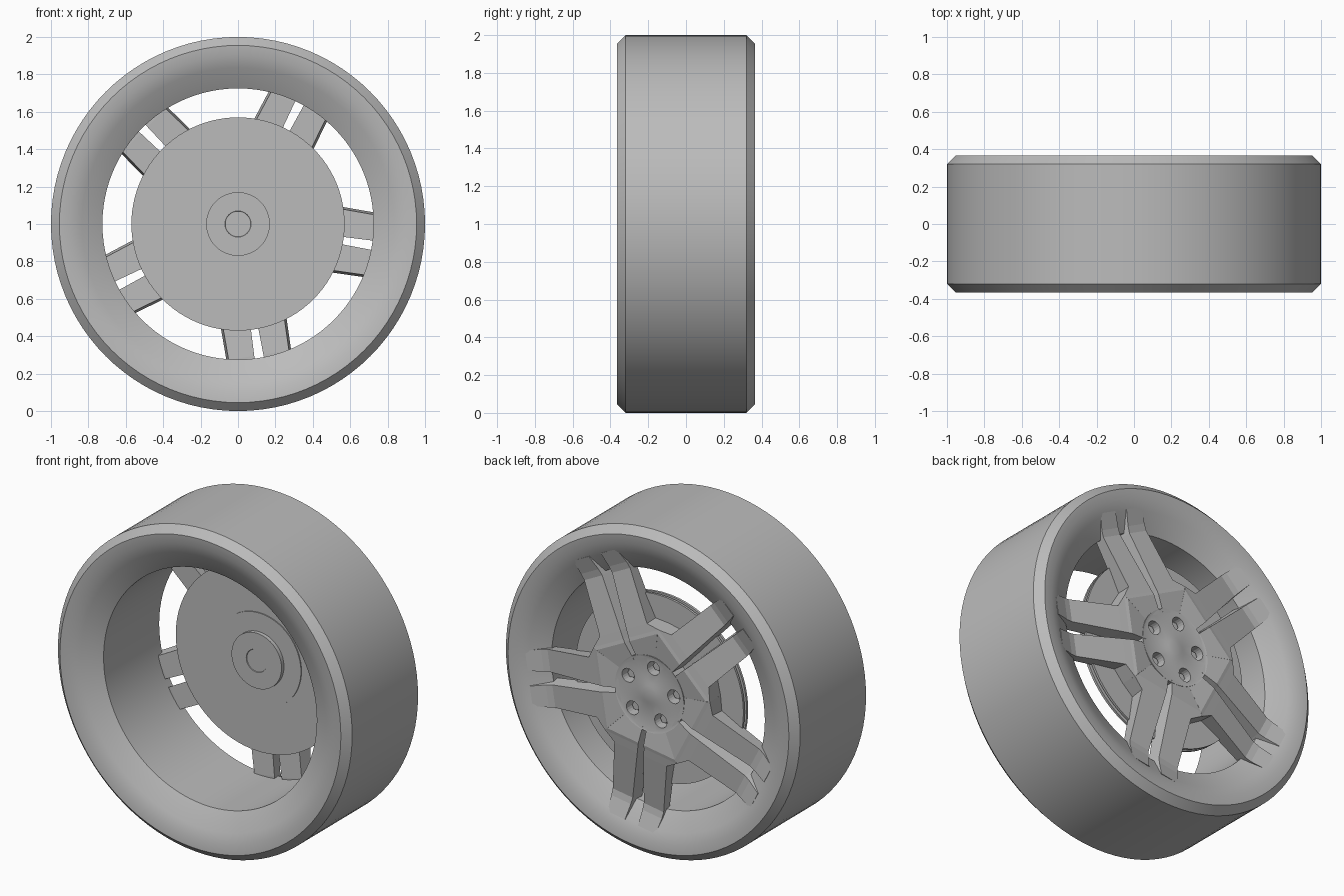
import bpy, bmesh, math
from math import radians, cos, sin, tau

if "Cube" in bpy.data.objects:
    bpy.data.objects.remove(bpy.data.objects["Cube"])

grey = bpy.data.materials.new("plain_grey")
grey.use_nodes = True
COLOUR = (0.5, 0.5, 0.5, 1)
grey.diffuse_color = COLOUR
grey.node_tree.nodes["Principled BSDF"].inputs["Base Color"].default_value = COLOUR


def polar(s, off, y, ang):
    """Point at distance s along a radial direction, off sideways, depth y."""
    return (s * cos(ang) - off * sin(ang), y, 1 + s * sin(ang) + off * cos(ang))


def finish(name, bm, smooth=True):
    bmesh.ops.recalc_face_normals(bm, faces=bm.faces)
    mesh = bpy.data.meshes.new(name)
    bm.to_mesh(mesh)
    bm.free()
    mesh.materials.append(grey)
    ob = bpy.data.objects.new(name, mesh)
    bpy.context.collection.objects.link(ob)
    if smooth:
        bpy.ops.object.select_all(action="DESELECT")
        ob.select_set(True)
        bpy.context.view_layer.objects.active = ob
        bpy.ops.object.shade_smooth_by_angle(angle=radians(25))
    return ob


def lathe(name, profile, closed=False, segs=96):
    """Spin (radius, depth) points round the axle; open profiles are capped."""
    bm = bmesh.new()
    rings = [[bm.verts.new(polar(r, 0, y, tau * i / segs)) for i in range(segs)]
             for r, y in profile]
    pairs = list(zip(rings, rings[1:])) + ([(rings[-1], rings[0])] if closed else [])
    for a, b in pairs:
        for i in range(segs):
            j = (i + 1) % segs
            bm.faces.new((a[i], a[j], b[j], b[i]))
    if not closed:
        bm.faces.new(rings[0])
        bm.faces.new(rings[-1])
    return finish(name, bm)


# Tyre and barrel: one closed section, symmetric front to back
half = [(0.725, 0.27), (0.835, 0.335), (0.9, 0.36), (0.955, 0.365), (1.0, 0.32)]
lathe("tyre_and_rim", half + [(r, -y) for r, y in reversed(half)], closed=True)

# Brake disc with a vent groove, and stepped axle boss on its inner side
lathe("brake_disc", [(0.57, 0.21), (0.57, 0.225), (0.545, 0.225),
                     (0.545, 0.243), (0.57, 0.243), (0.57, 0.257)])
lathe("axle_flange", [(0.285, 0.204), (0.285, 0.25)], segs=64)
lathe("axle_boss", [(0.068, 0.184), (0.07, 0.18), (0.17, 0.18), (0.17, 0.25)], segs=64)

# Split spokes: each bar lofted from sections, mirrored to both sides of its slot
# section: distance, slot edge, outer edge, back depth, face depth
SECTIONS = [
    (0.19, 0.012, 0.138, 0.25, 0.350),
    (0.32, 0.018, 0.232, 0.25, 0.366),
    (0.34, 0.020, 0.247, 0.25, 0.362),
    (0.39, 0.022, 0.180, 0.25, 0.355),
    (0.71, 0.038, 0.175, 0.23, 0.305),
    (0.75, 0.040, 0.174, 0.23, 0.312),
    (0.84, 0.045, 0.165, 0.26, 0.342),
]
SPOKES = [radians(-9 + 72 * k) for k in range(5)]
bm = bmesh.new()
for ang in SPOKES:
    for side in (-1, 1):
        rings = []
        for s, inner, outer, back, face in SECTIONS:
            taper = 0.012 if s > 0.35 else 0
            corners = [(inner, face), (outer, face),
                       (outer - taper, back), (inner * 0.65, back)]
            rings.append([bm.verts.new(polar(s, side * o, y, ang)) for o, y in corners])
        for a, b in zip(rings, rings[1:]):
            for i in range(4):
                j = (i + 1) % 4
                bm.faces.new((a[i], a[j], b[j], b[i]))
        bm.faces.new(rings[0])
        bm.faces.new(rings[-1])
finish("spokes", bm, smooth=False)

# Hub centre with five bolt holes
hub = lathe("hub", [(0.235, 0.25), (0.235, 0.356), (0.22, 0.352),
                    (0.07, 0.352), (0.05, 0.358)], segs=64)
BOLTS = [a + radians(36) for a in SPOKES]


def pegs(name, radius, y0, y1, sides):
    bm = bmesh.new()
    for ang in BOLTS:
        cx, _, cz = polar(0.165, 0, 0, ang)
        ends = [[bm.verts.new((cx + radius * cos(tau * i / sides), y,
                               cz + radius * sin(tau * i / sides)))
                 for i in range(sides)] for y in (y0, y1)]
        for i in range(sides):
            j = (i + 1) % sides
            bm.faces.new((ends[0][i], ends[0][j], ends[1][j], ends[1][i]))
        bm.faces.new(ends[0])
        bm.faces.new(ends[1])
    return finish(name, bm, smooth=False)


cutter = pegs("bolt_hole_cutter", 0.042, 0.29, 0.45, 20)
cutter.hide_render = True
cutter.hide_viewport = True
for target in (hub, bpy.data.objects["spokes"]):
    cut = target.modifiers.new("bolt_holes", "BOOLEAN")
    cut.object = cutter
    cut.operation = "DIFFERENCE"
    cut.solver = "EXACT"
    cut.use_self = target is not hub
pegs("bolts", 0.026, 0.28, 0.32, 6)
